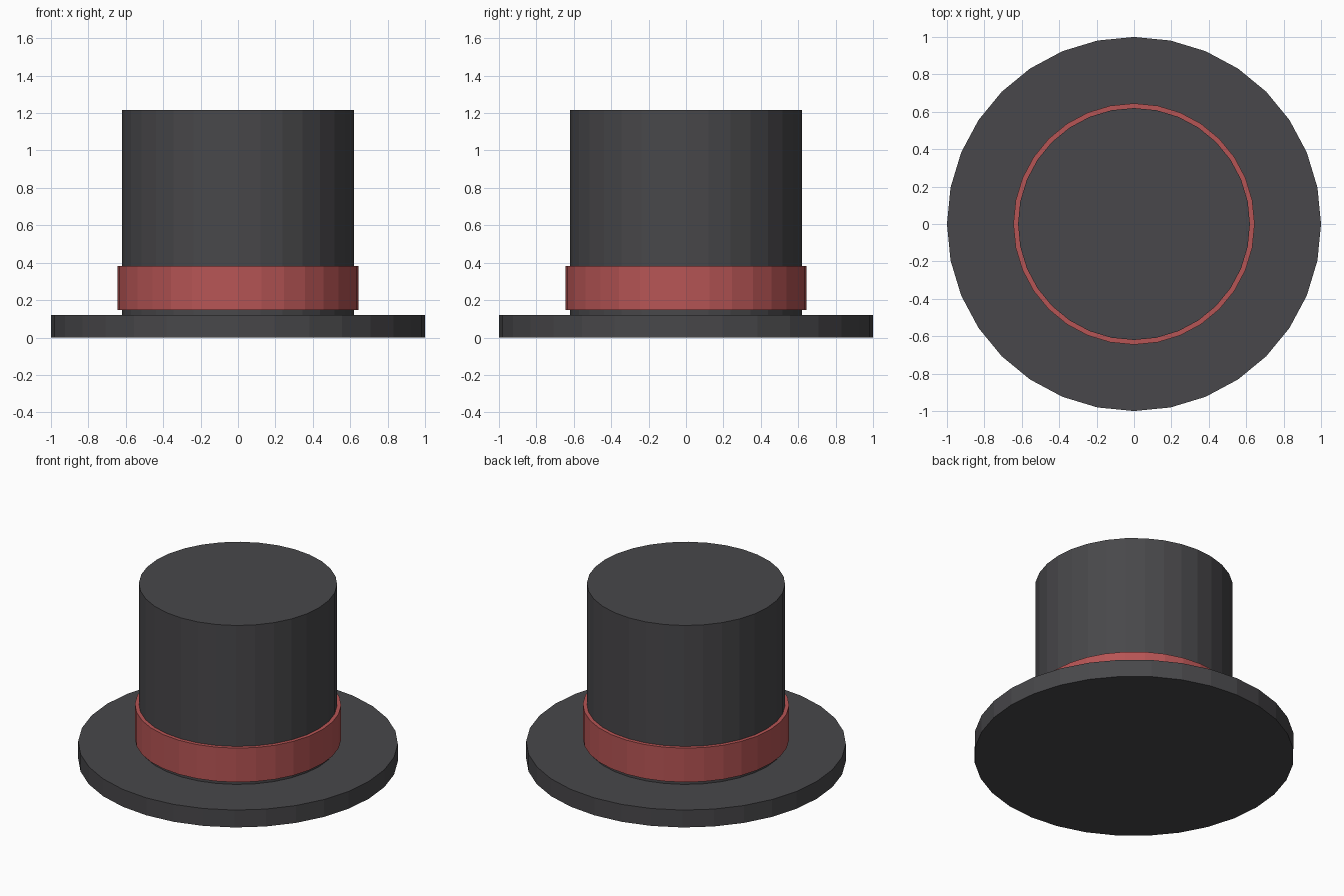
import bpy

if "Cube" in bpy.data.objects:
    bpy.data.objects.remove(bpy.data.objects["Cube"])

SIDES = 32


def material(name, color):
    mat = bpy.data.materials.new(name)
    mat.diffuse_color = (*color, 1.0)
    mat.use_nodes = True
    mat.node_tree.nodes["Principled BSDF"].inputs["Base Color"].default_value = mat.diffuse_color
    return mat


def disc(name, radius, z0, z1, mat):
    """Flat-shaded upright cylinder spanning z0 to z1."""
    bpy.ops.mesh.primitive_cylinder_add(
        vertices=SIDES, radius=radius, depth=z1 - z0, location=(0, 0, (z0 + z1) / 2))
    obj = bpy.context.object
    obj.name = name
    obj.data.materials.append(mat)
    return obj


felt = material("dark_felt", (0.065, 0.064, 0.069))
ribbon = material("red_ribbon", (0.47, 0.09, 0.09))

# Wide brim, tall crown standing on it, and the ribbon just above the brim
disc("brim", 1.0, 0.0, 0.12, felt)
disc("crown", 0.62, 0.12, 1.217, felt)
disc("hat_band", 0.645, 0.147, 0.382, ribbon)
